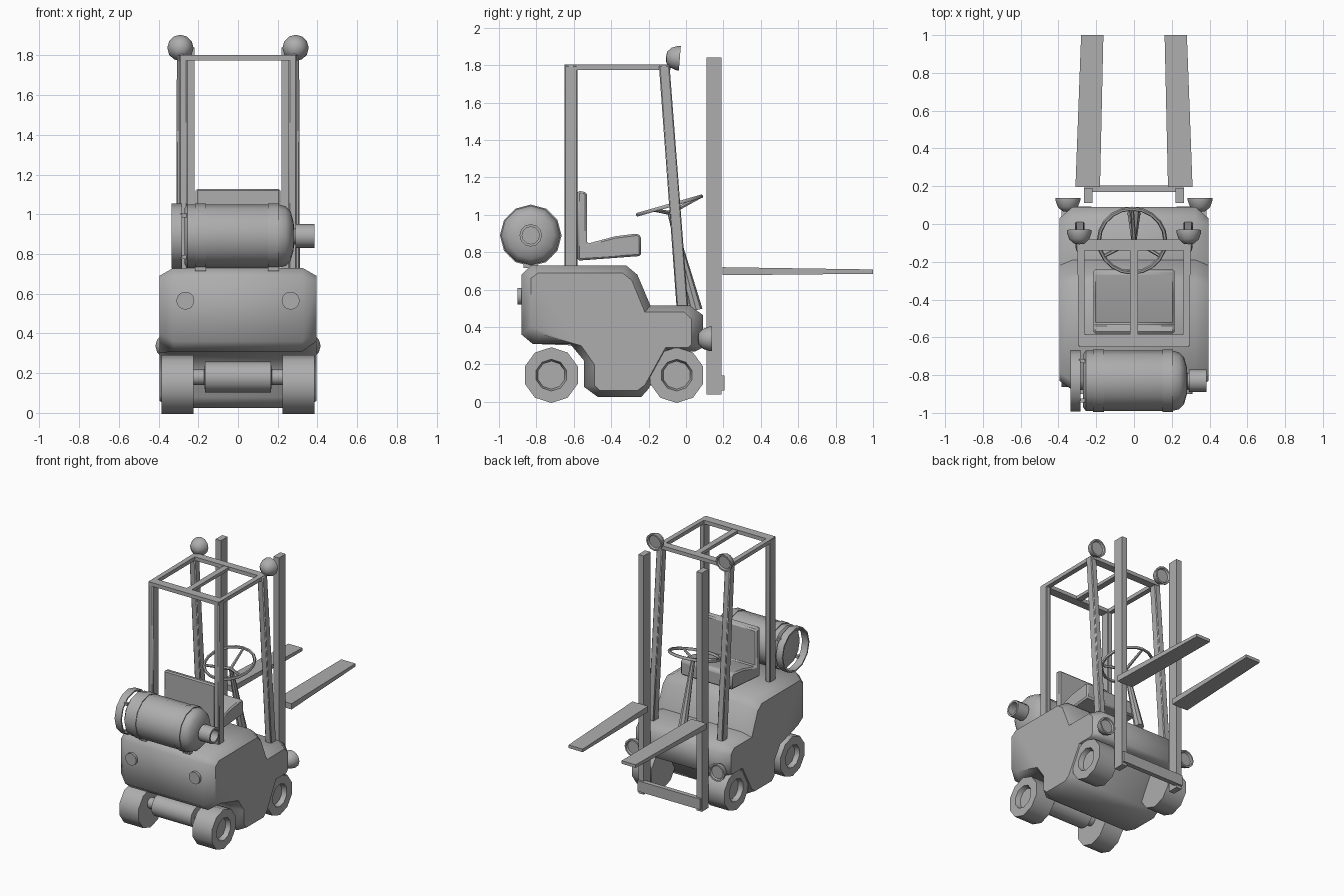
import bpy, bmesh, math
from mathutils import Vector

if "Cube" in bpy.data.objects:
    bpy.data.objects.remove(bpy.data.objects["Cube"])

grey = bpy.data.materials.new("dark_grey")
grey.diffuse_color = (.42, .42, .42, 1)
grey.use_nodes = True
grey.node_tree.nodes["Principled BSDF"].inputs["Base Color"].default_value = grey.diffuse_color


def finish(name, bm, angle=30, bevel=0):
    bmesh.ops.remove_doubles(bm, verts=bm.verts, dist=1e-5)
    bmesh.ops.recalc_face_normals(bm, faces=bm.faces)
    mesh = bpy.data.meshes.new(name)
    bm.to_mesh(mesh)
    bm.free()
    mesh.materials.append(grey)
    ob = bpy.data.objects.new(name, mesh)
    bpy.context.collection.objects.link(ob)
    bpy.ops.object.select_all(action='DESELECT')
    ob.select_set(True)
    bpy.context.view_layer.objects.active = ob
    if bevel:
        mod = ob.modifiers.new("bevel", 'BEVEL')
        mod.width, mod.segments = bevel, 1
    bpy.ops.object.shade_smooth_by_angle(angle=math.radians(angle))
    return ob


def loft(name, sections, bevel=0, angle=30):
    """Skin equal-length point loops and cap both ends."""
    bm = bmesh.new()
    rows = [[bm.verts.new(p) for p in s] for s in sections]
    n = len(rows[0])
    for a, b in zip(rows, rows[1:]):
        for i in range(n):
            j = (i + 1) % n
            bm.faces.new((a[i], a[j], b[j], b[i]))
    bm.faces.new(rows[0])
    bm.faces.new(rows[-1])
    return finish(name, bm, angle, bevel)


def rect(x0, x1, y0, y1, z):
    return [(x0, y0, z), (x1, y0, z), (x1, y1, z), (x0, y1, z)]


def rect_xz(x0, x1, y, z0, z1):
    return [(x0, y, z0), (x1, y, z0), (x1, y, z1), (x0, y, z1)]


def box(name, x0, x1, y0, y1, z0, z1, bevel=0):
    return loft(name, [rect(x0, x1, y0, y1, z0), rect(x0, x1, y0, y1, z1)], bevel)


def lathe(name, pts, origin, axis, n=12, phase=0.0, closed=False):
    """Spin (radius, distance) points around an axis."""
    bm = bmesh.new()
    q = Vector(axis).to_track_quat('Z', 'Y')
    rows = []
    for r, t in pts:
        rows.append([bm.verts.new(q @ Vector((r * math.cos(phase + 2 * math.pi * i / n),
                     r * math.sin(phase + 2 * math.pi * i / n), t)) + Vector(origin))
                     for i in range(n)])
    pairs = list(zip(rows, rows[1:])) + ([(rows[-1], rows[0])] if closed else [])
    for a, b in pairs:
        for i in range(n):
            j = (i + 1) % n
            bm.faces.new((a[i], a[j], b[j], b[i]))
    return finish(name, bm, angle=40)


def rod(name, p, q, r0, r1, n=8):
    d = Vector(q) - Vector(p)
    return lathe(name, [(0, 0), (r0, 0), (r1, d.length), (0, d.length)], p, d, n)


# Body: middle profile and slightly inset side profile (y, z)
mid = [(-.88, .68), (-.83, .73), (-.32, .73), (-.26, .68), (-.19, .515), (.02, .515),
       (.09, .465), (.09, .29), (.05, .27), (-.09, .27), (-.2, .07), (-.24, .025),
       (-.47, .025), (-.545, .08), (-.545, .22), (-.62, .31), (-.82, .31), (-.88, .36)]
side = [(-.83, .66), (-.79, .69), (-.34, .69), (-.29, .65), (-.22, .48), (-.01, .48),
        (.03, .44), (.03, .31), (.01, .29), (-.11, .29), (-.22, .09), (-.26, .06),
        (-.46, .06), (-.49, .09), (-.49, .2), (-.56, .3), (-.77, .36), (-.83, .4)]
loft("body", [[(x, y, z) for y, z in prof] for x, prof in
              ((-.395, side), (-.325, mid), (.325, mid), (.395, side))], angle=48)

# Seat
seat = [(-.58, .755), (-.24, .78), (-.24, .885), (-.26, .9), (-.38, .885),
        (-.53, .845), (-.53, 1.12), (-.58, 1.13)]
loft("seat", [[(x, y, z) for y, z in seat] for x in (-.215, .215)], bevel=.01)

for s, label in ((-1, "left"), (1, "right")):
    # Wheels with recessed hubs
    tyre = [(0, .225), (.149, .225), (.149, .385), (.085, .385), (.075, .35), (0, .35)]
    for y, end in ((-.72, "rear"), (-.05, "fork_end")):
        lathe(f"{label}_{end}_wheel", tyre, (0, y, .143), (s, 0, 0), 10, math.pi / 2)

    # Lamps: domed shell with a dished face
    lamp = [(0, -.075), (.03, -.07), (.053, -.048), (.066, -.012), (.066, 0),
            (.054, 0), (.048, -.012), (0, -.012)]
    lathe(f"{label}_roof_lamp", lamp, (s * .29, -.033, 1.837), (0, 1, -.08))
    lathe(f"{label}_low_lamp", lamp, (s * .35, .138, .337), (0, 1, 0))
    rod(f"{label}_lamp_stem", (s * .28, -.11, 1.77), (s * .29, -.07, 1.83), .012, .012)
    lathe(f"{label}_tail_light", [(0, 0), (.045, 0), (.045, .04), (0, .04)],
          (s * .265, -.86, .565), (0, -1, 0), 16)

    # Overhead guard posts and side rails
    box(f"{label}_rear_post", s * .255, s * .295, -.65, -.58, .72, 1.8, .006)
    loft(f"{label}_fork_end_post", [rect(s * .262, s * .312, -.05, .012, .5),
                                    rect(s * .26, s * .308, -.145, -.088, 1.8)], .006)
    loft(f"{label}_roof_rail", [rect_xz(s * .26, s * .293, -.64, 1.775, 1.803),
                                rect_xz(s * .262, s * .3, -.1, 1.775, 1.803)])

    # Mast rail and tapered fork
    box(f"{label}_mast_rail", s * .22, s * .265, .11, .19, .04, 1.84)
    loft(f"{label}_fork", [rect_xz(s * .18, s * .31, .195, .677, .72),
                           rect_xz(s * .162, s * .28, 1.0, .685, .708)])

box("roof_rear_bar", -.29, .29, -.65, -.585, 1.775, 1.803)
box("roof_fork_end_bar", -.29, .29, -.14, -.083, 1.775, 1.803)
box("roof_centre_bar", -.022, .022, -.6, -.12, 1.777, 1.8)
box("mast_crossbar", -.262, .262, .17, .205, .06, .14)

# Rear axle
lathe("rear_axle", [(0, -.23), (.04, -.23), (.04, -.17), (.078, -.165), (.078, .165),
                    (.04, .17), (.04, .23), (0, .23)], (0, -.72, .18), (1, 0, 0), 12)

# Gas tank with straps, valve and guard collar
tank_at = (0, -.83, .89)
lathe("gas_tank", [(0, -.27), (.14, -.27), (.16, -.255), (.16, .2), (.15, .24),
                   (.125, .265), (.07, .28), (0, .285)], tank_at, (1, 0, 0))
for x in (-.188, .178):
    lathe("tank_strap", [(.155, x - .028), (.165, x - .028), (.165, x + .028), (.155, x + .028)],
          tank_at, (1, 0, 0), closed=True)
    box("tank_foot", x - .028, x + .028, -.87, -.79, .715, .74)
lathe("tank_valve", [(0, .275), (.042, .275), (.042, .29), (.06, .29), (.06, .385), (.046, .385),
                     (.046, .29), (0, .29)], tank_at, (1, 0, 0))
lathe("tank_collar", [(.152, -.335), (.163, -.335), (.163, -.282), (.152, -.282)],
      tank_at, (1, 0, 0), closed=True)
for a in (45, 135, 225, 315):
    c, d = .148 * math.cos(math.radians(a)), .148 * math.sin(math.radians(a))
    box("collar_tab", -.29, -.26, -.83 + c - .01, -.83 + c + .01, .89 + d - .01, .89 + d + .01)

# Steering wheel, spokes and column
tilt = math.radians(16)
hub = Vector((0, -.085, 1.01))
bpy.ops.mesh.primitive_torus_add(major_radius=.176, minor_radius=.011, major_segments=20,
                                 minor_segments=6, location=(-.01, -.088, 1.05),
                                 rotation=(tilt, 0, 0))
bpy.context.object.name = "steering_wheel"
bpy.context.object.data.materials.append(grey)
bpy.ops.object.shade_smooth_by_angle(angle=math.radians(60))
for a in (90, 210, 330):
    u, v = .176 * math.cos(math.radians(a)), .176 * math.sin(math.radians(a))
    rod("steering_spoke", hub, (u - .01, -.088 + v * math.cos(tilt), 1.05 + v * math.sin(tilt)),
        .012, .009, 6)
rod("steering_column", (0, .055, .49), hub, .034, .014)
